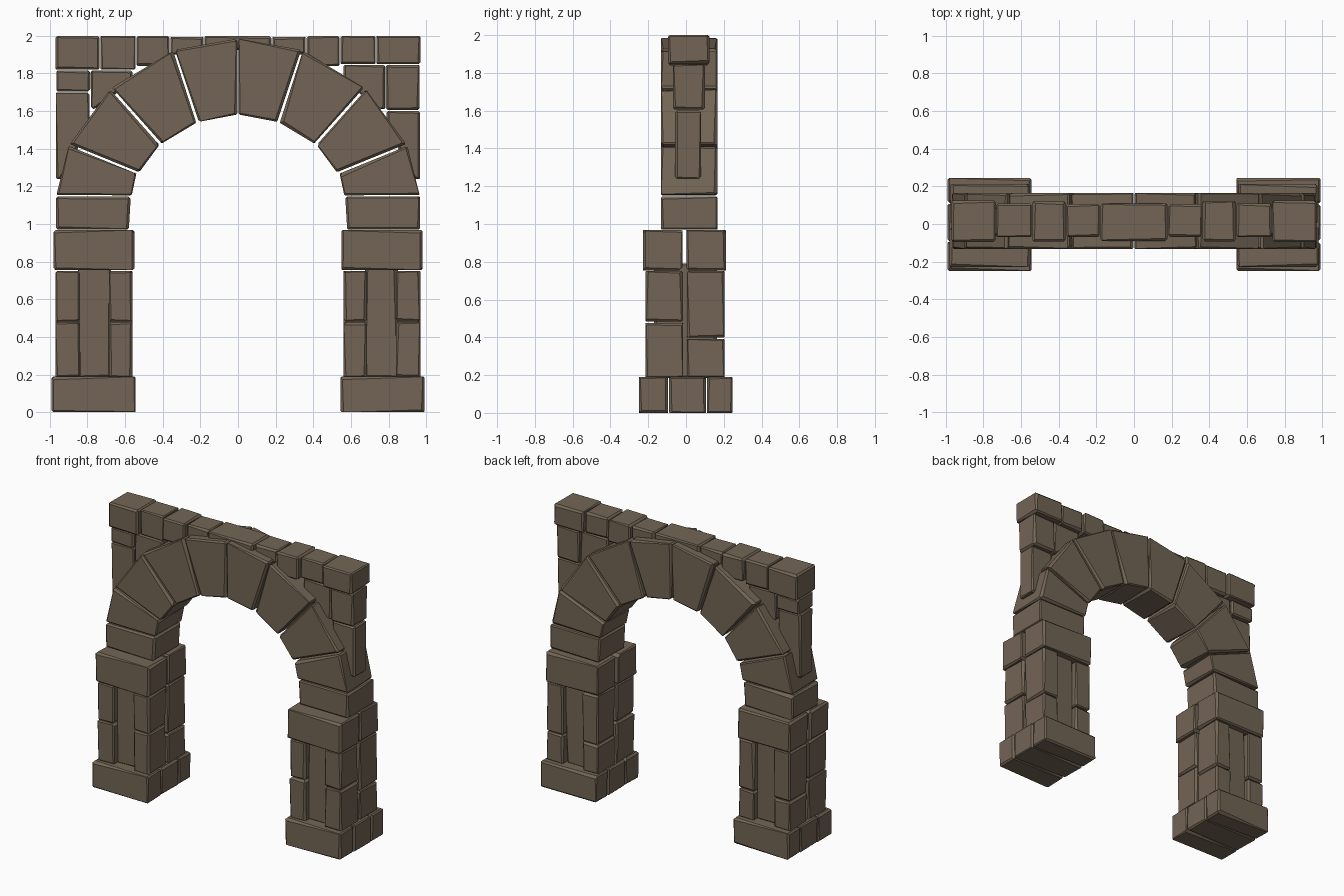
import bpy, bmesh, random
from mathutils import Vector

if "Cube" in bpy.data.objects:
    bpy.data.objects.remove(bpy.data.objects["Cube"])

random.seed(7)
mat = bpy.data.materials.new("brown_stone")
mat.diffuse_color = (0.17, 0.13, 0.09, 1)
mat.use_nodes = True
mat.node_tree.nodes["Principled BSDF"].inputs["Base Color"].default_value = mat.diffuse_color


def stone(name, profile, y0, y1, sx=1):
    """Prism from an x-z profile with every edge worn by an irregular flat cut."""
    bm = bmesh.new()
    vs = [bm.verts.new((x * sx, y0, z)) for x, z in profile]
    face = bm.faces.new(vs)
    ext = bmesh.ops.extrude_face_region(bm, geom=[face])["geom"]
    bmesh.ops.translate(bm, vec=(0, y1 - y0, 0),
                        verts=[g for g in ext if isinstance(g, bmesh.types.BMVert)])
    bmesh.ops.recalc_face_normals(bm, faces=bm.faces[:])
    bm.normal_update()
    cuts = []
    for e in bm.edges:
        a, b = e.verts
        n = (e.link_faces[0].normal + e.link_faces[1].normal).normalized()
        d = (b.co - a.co).normalized()
        tilt = random.uniform(-0.03, 0.03)
        depth = random.uniform(0.004, 0.010)
        cuts.append(((a.co + b.co) / 2 - n * depth, (n + d * tilt).normalized()))
    for co, no in cuts:
        bmesh.ops.bisect_plane(bm, geom=bm.verts[:] + bm.edges[:] + bm.faces[:], dist=1e-5,
                               plane_co=co, plane_no=no, clear_outer=True)
        bmesh.ops.holes_fill(bm, edges=bm.edges[:], sides=0)
    bmesh.ops.recalc_face_normals(bm, faces=bm.faces[:])
    me = bpy.data.meshes.new(name)
    bm.to_mesh(me)
    bm.free()
    me.materials.append(mat)
    bpy.context.collection.objects.link(bpy.data.objects.new(name, me))


def block(name, x0, x1, y0, y1, z0, z1, sx=1):
    stone(name, [(x0, z0), (x1, z0), (x1, z1), (x0, z1)], y0, y1, sx)


for side, sx in (("left", -1), ("right", 1)):
    # Plinth: three stones side by side
    for y0, y1 in ((-0.25, -0.095), (-0.09, 0.105), (0.11, 0.245)):
        block(f"{side}_base_stone", 0.545, 0.99, y0, y1, 0, 0.19, sx)

    # Pillar: corner stones around a recessed core
    for y0, y1, split in ((-0.215, -0.015, 0.48), (0.005, 0.205, 0.395)):
        for x0, x1 in ((0.56, 0.685), (0.84, 0.97)):
            block(f"{side}_pillar_stone", x0, x1, y0, y1, 0.185, split - 0.003, sx)
            block(f"{side}_pillar_stone", x0, x1, y0, y1, split + 0.003, 0.75, sx)
    block(f"{side}_pillar_core", 0.675, 0.85, -0.17, 0.165, 0.185, 0.79, sx)

    # Capital: two stones with a gap
    block(f"{side}_cap_stone", 0.55, 0.98, -0.228, -0.018, 0.755, 0.968, sx)
    block(f"{side}_cap_stone", 0.555, 0.975, 0.003, 0.212, 0.755, 0.968, sx)

    # Arch ring: springer then wedge stones up to the crown
    wedges = [
        [(0.58, 0.972), (0.968, 0.972), (0.968, 1.145), (0.57, 1.145)],
        [(0.565, 1.152), (0.965, 1.155), (0.90, 1.415), (0.54, 1.268)],
        [(0.525, 1.275), (0.893, 1.425), (0.68, 1.715), (0.418, 1.42)],
        [(0.405, 1.428), (0.67, 1.725), (0.345, 1.92), (0.222, 1.538)],
        [(0.208, 1.543), (0.335, 1.925), (0.003, 1.985), (0.003, 1.582)],
    ]
    for w in wedges:
        stone(f"{side}_arch_stone", w, -0.133, 0.166, sx)

    # Top course of the wall
    z = 1.85 if sx > 0 else 1.82
    block(f"{side}_top_corner_stone", 0.735, 0.97, -0.095, 0.125, z, 2.0, sx)
    block(f"{side}_top_stone", 0.545, 0.73, -0.07, 0.11, z, 2.0, sx)
    block(f"{side}_top_stone", 0.365, 0.54, -0.092, 0.12, 1.84, 2.0, sx)
    block(f"{side}_top_stone", 0.183, 0.36, -0.07, 0.105, 1.90, 1.995, sx)

    # Spandrel infill beside the arch
    if sx > 0:
        block("right_spandrel_stone", 0.785, 0.965, -0.07, 0.10, 1.605, 1.845)
        low = 1.60
    else:
        block("left_spandrel_stone", 0.785, 0.965, -0.07, 0.10, 1.705, 1.815, -1)
        low = 1.70
    stone(f"{side}_spandrel_inner", [(0.755, 1.61), (0.78, 1.61), (0.78, z - 0.005),
                                     (0.56, z - 0.005), (0.56, 1.76)], -0.06, 0.09, sx)
    stone(f"{side}_spandrel_lower", [(0.93, 1.24), (0.968, 1.24), (0.968, low),
                                     (0.79, low), (0.79, 1.53)], -0.057, 0.08, sx)

# Crown stone over the middle of the arch
block("crown_stone", -0.178, 0.178, -0.09, 0.11, 1.925, 1.998)
